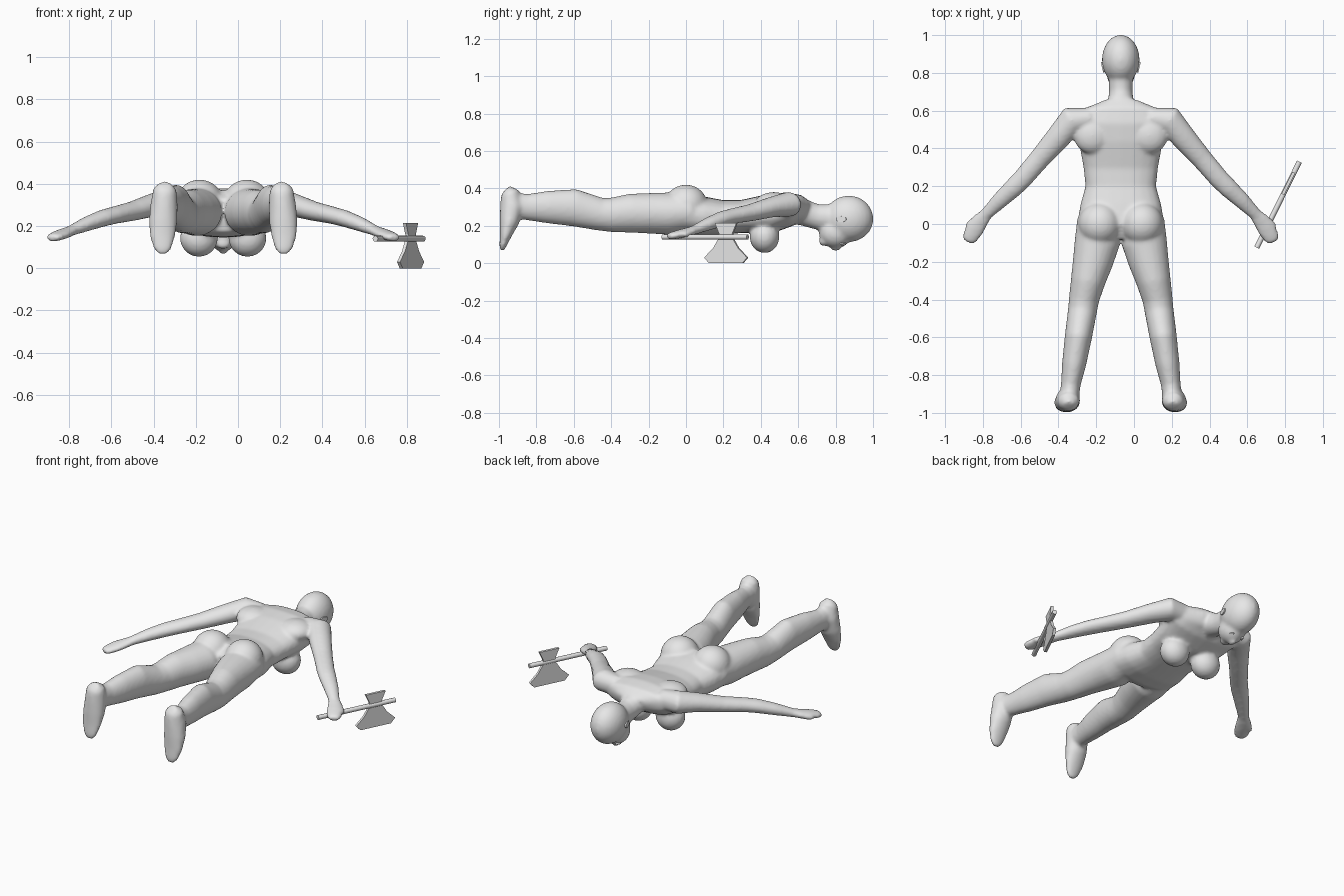
import bpy, bmesh, math
from mathutils import Vector, Matrix

cube = bpy.data.objects.get("Cube")
if cube:
    bpy.data.objects.remove(cube)

MID = -0.07  # the figure's own centre line


def material(name, rgb):
    m = bpy.data.materials.new(name)
    m.use_nodes = True
    col = (*rgb, 1)
    m.diffuse_color = col
    m.node_tree.nodes["Principled BSDF"].inputs["Base Color"].default_value = col
    return m


grey = material("plain grey", (0.8, 0.8, 0.8))
white = material("white", (1, 1, 1))


def finish(bm, name, mat):
    bmesh.ops.recalc_face_normals(bm, faces=bm.faces)
    mesh = bpy.data.meshes.new(name)
    bm.to_mesh(mesh)
    bm.free()
    mesh.materials.append(mat)
    ob = bpy.data.objects.new(name, mesh)
    bpy.context.collection.objects.link(ob)
    return ob


def loft(bm, stations, side=1, up=(0, 0, 1), power=1.0, sides=24):
    """Skin rounded rings (x, y, z, half width, half height) along a path."""
    pts = [Vector((s[0] * side, s[1], s[2])) for s in stations]
    rings = []
    for i, (p, s) in enumerate(zip(pts, stations)):
        tan = (pts[min(i + 1, len(pts) - 1)] - pts[max(i - 1, 0)]).normalized()
        wide = tan.cross(Vector(up)).normalized()
        high = wide.cross(tan)
        ring = []
        for k in range(sides):
            a = math.tau * k / sides
            c, d = math.cos(a), math.sin(a)
            c = math.copysign(abs(c) ** power, c)
            d = math.copysign(abs(d) ** power, d)
            ring.append(bm.verts.new(p + wide * c * s[3] + high * d * s[4]))
        rings.append(ring)
    for a, b in zip(rings, rings[1:]):
        for k in range(sides):
            j = (k + 1) % sides
            bm.faces.new((a[k], a[j], b[j], b[k]))
    bm.faces.new(rings[0])
    bm.faces.new(rings[-1])


def ball(bm, centre, radii):
    bmesh.ops.create_uvsphere(bm, u_segments=24, v_segments=16, radius=1,
                              matrix=Matrix.Translation(centre) @ Matrix.Diagonal((*radii, 1)))


bm = bmesh.new()
# Torso and neck
loft(bm, [(0, -.07, .25, .14, .08), (0, 0, .26, .23, .11), (0, .1, .25, .215, .105),
          (0, .2, .245, .187, .092), (0, .3, .25, .198, .088), (0, .45, .265, .225, .105),
          (0, .55, .288, .25, .092), (0, .61, .295, .2, .07), (0, .65, .28, .09, .05)], power=.85)
loft(bm, [(0, .55, .29, .08, .075), (0, .63, .27, .072, .07),
          (0, .7, .248, .062, .068), (0, .8, .24, .065, .075)])
# Skull, jaw, nose and chin
ball(bm, (0, .87, .237), (.1, .132, .124))
ball(bm, (0, .8, .165), (.076, .09, .085))
ball(bm, (0, .8, .085), (.016, .03, .022))
ball(bm, (0, .735, .115), (.035, .025, .025))

arm = [(.16, .56, .31, .055, .06), (.26, .55, .315, .075, .066), (.33, .46, .3, .066, .055),
       (.43, .345, .27, .056, .046), (.52, .24, .25, .053, .041), (.57, .19, .237, .051, .04),
       (.64, .125, .212, .044, .035), (.72, .045, .178, .032, .025)]
hand = [(.7, .065, .185, .03, .024), (.745, .015, .168, .045, .024),
        (.775, -.03, .157, .05, .023), (.8, -.075, .147, .042, .02), (.81, -.095, .142, .03, .016)]
thumb = [(.74, .025, .168, .02, .02), (.79, .012, .158, .018, .018), (.815, -.012, .15, .014, .015)]
leg = [(.12, .03, .275, .11, .1), (.125, -.1, .265, .12, .113), (.148, -.2, .267, .107, .108),
       (.173, -.3, .267, .092, .104), (.195, -.4, .258, .08, .092), (.203, -.46, .262, .077, .088),
       (.225, -.6, .297, .072, .1), (.247, -.74, .3, .064, .087),
       (.265, -.85, .3, .052, .07), (.275, -.94, .31, .052, .07)]
foot = [(.275, -.962, .395, .03, .027), (.276, -.942, .375, .055, .05), (.28, -.93, .3, .065, .064),
        (.285, -.945, .22, .067, .052), (.288, -.964, .15, .06, .032),
        (.286, -.98, .09, .042, .018), (.285, -.984, .068, .022, .012)]
for side in (-1, 1):
    for part in (arm, hand, thumb, leg):
        loft(bm, part, side)
    loft(bm, foot, side, up=(0, 1, 0))
    ball(bm, (side * .112, 0, .31), (.113, .115, .11))      # buttock
    ball(bm, (side * .115, .42, .142), (.09, .08, .088))    # breast
    ball(bm, (side * .15, .47, .32), (.1, .1, .06))         # shoulder blade
body = finish(bm, "body", grey)
body.location.x = MID
# Fuse the parts into one smooth skin
fuse = body.modifiers.new("fuse", 'REMESH')
fuse.mode = 'VOXEL'
fuse.voxel_size = .01
fuse.use_smooth_shade = True
soft = body.modifiers.new("soften", 'SMOOTH')
soft.factor = .5
soft.iterations = 8


# Painted eyes and ear openings
def plate(name, loc, normal, a, b):
    bm = bmesh.new()
    turn = Vector(normal).to_track_quat('Z', 'Y').to_matrix().to_4x4()
    bmesh.ops.create_cone(bm, cap_ends=True, segments=20, radius1=1, radius2=1, depth=1,
                          matrix=Matrix.Translation(loc) @ turn @ Matrix.Diagonal((a, b, .009, 1)))
    finish(bm, name, white).location.x = MID


for side, label in ((-1, "right"), (1, "left")):
    plate(label + "_ear_opening", (side * .095, .83, .235), (side, -.25, 0), .028, .016)
    plate(label + "_eye", (side * .04, .84, .103), (side * .6, .3, -.8), .017, .008)

# Axe: round handle and a flared flat blade in the plane of the handle
start, end = Vector((.65, -.125, .14)), Vector((.876, .33, .14))
along = (end - start).normalized()
bm = bmesh.new()
bmesh.ops.create_cone(bm, cap_ends=True, segments=12, radius1=.014, radius2=.014,
                      depth=(end - start).length,
                      matrix=Matrix.Translation((start + end) / 2) @
                      along.to_track_quat('Z', 'Y').to_matrix().to_4x4())
handle = finish(bm, "axe_handle", grey)
for face in handle.data.polygons:
    face.use_smooth = len(face.vertices) == 4

bm = bmesh.new()
centre = Vector((.817, .215, 0))
thin = along.cross(Vector((0, 0, 1))) * .008
half = [(.065, .215), (.04, .16), (.04, .135), (.075, .08), (.128, .03), (.1, 0)]
outline = half + [(-u, z) for u, z in reversed(half)]
layers = [[bm.verts.new(centre + along * u + Vector((0, 0, z)) + thin * s) for u, z in outline]
          for s in (-1, 1)]
for layer in layers:
    bm.faces.new(layer)
for k in range(len(outline)):
    j = (k + 1) % len(outline)
    bm.faces.new((layers[0][k], layers[0][j], layers[1][j], layers[1][k]))
finish(bm, "axe_blade", grey)
